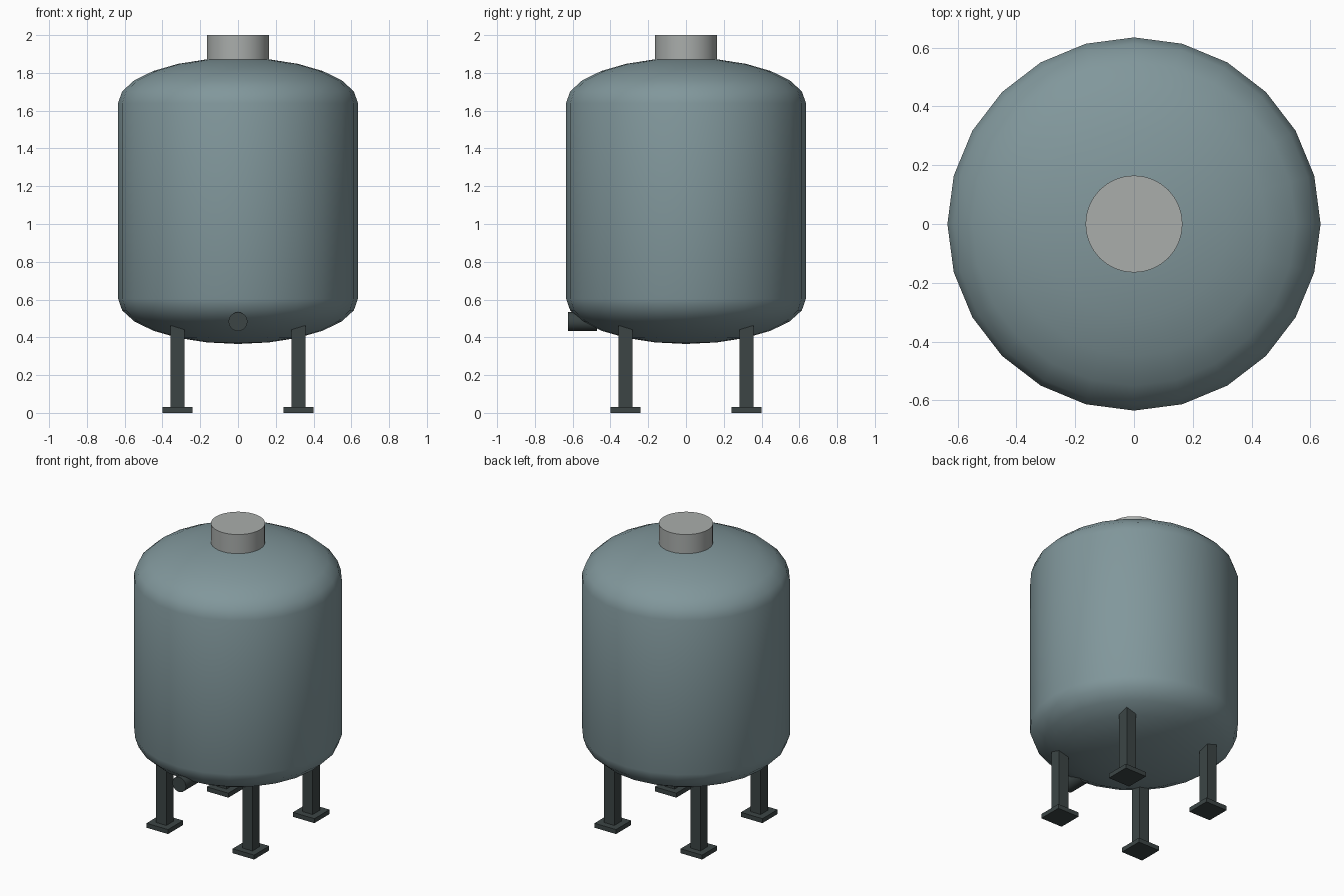
import bpy, bmesh
from math import sin, cos, pi, radians
from mathutils import Matrix

if "Cube" in bpy.data.objects:
    bpy.data.objects.remove(bpy.data.objects["Cube"])


def material(name, rgb):
    m = bpy.data.materials.new(name)
    m.diffuse_color = (*rgb, 1)
    m.use_nodes = True
    m.node_tree.nodes["Principled BSDF"].inputs["Base Color"].default_value = m.diffuse_color
    return m


STEEL = material("tank_paint", (0.22, 0.31, 0.33))
DARK = material("dark_metal", (0.045, 0.06, 0.06))
LIGHT = material("light_metal", (0.40, 0.42, 0.41))


def add_object(name, bm, mat, smooth=False):
    bmesh.ops.recalc_face_normals(bm, faces=bm.faces)
    mesh = bpy.data.meshes.new(name)
    bm.to_mesh(mesh)
    bm.free()
    mesh.materials.append(mat)
    ob = bpy.data.objects.new(name, mesh)
    bpy.context.collection.objects.link(ob)
    if smooth:
        bpy.ops.object.select_all(action='DESELECT')
        ob.select_set(True)
        bpy.context.view_layer.objects.active = ob
        bpy.ops.object.shade_smooth_by_angle(angle=radians(40))
    return ob


def box(name, size, center, mat):
    bm = bmesh.new()
    bmesh.ops.create_cube(bm, size=1, matrix=Matrix.Translation(center) @ Matrix.Diagonal((*size, 1)))
    return add_object(name, bm, mat)


def cylinder(name, radius, length, center, mat, sides, rot=Matrix()):
    bm = bmesh.new()
    bmesh.ops.create_cone(bm, cap_ends=True, segments=sides, radius1=radius, radius2=radius,
                          depth=length, matrix=Matrix.Translation(center) @ rot)
    return add_object(name, bm, mat, True)


# Tank shell: elliptical domes joined by a straight wall, lathed in 24 sides
R, DOME, Z_LOW, Z_HIGH, SIDES = 0.635, 0.24, 0.605, 1.64, 24
profile = [(R * sin(i * pi / 12), Z_LOW - DOME * cos(i * pi / 12)) for i in range(1, 7)]
profile += [(R * cos(i * pi / 12), Z_HIGH + DOME * sin(i * pi / 12)) for i in range(6)]
bm = bmesh.new()
rings = [[bm.verts.new((r * cos(2 * pi * k / SIDES), r * sin(2 * pi * k / SIDES), z))
          for k in range(SIDES)] for r, z in profile]
poles = [bm.verts.new((0, 0, Z_LOW - DOME)), bm.verts.new((0, 0, Z_HIGH + DOME))]
for k in range(SIDES):
    n = (k + 1) % SIDES
    for a, b in zip(rings, rings[1:]):
        bm.faces.new((a[k], a[n], b[n], b[k]))
    bm.faces.new((poles[0], rings[0][n], rings[0][k]))
    bm.faces.new((poles[1], rings[-1][k], rings[-1][n]))
add_object("tank_shell", bm, STEEL, True)

# Manway cap on top
cylinder("top_hatch", 0.165, 0.15, (0, 0, 1.925), LIGHT, 32)

# Drain pipe at the front
cylinder("drain_pipe", 0.05, 0.155, (0, -0.5475, 0.483), DARK, 24, Matrix.Rotation(pi / 2, 4, 'X'))

# Four legs with foot plates
for sx, side in ((-1, "left"), (1, "right")):
    for sy, end in ((-1, "front"), (1, "back")):
        x, y = sx * 0.32, sy * 0.32
        box(f"{end}_{side}_leg", (0.075, 0.075, 0.47), (x, y, 0.255), DARK)
        box(f"{end}_{side}_foot", (0.16, 0.16, 0.03), (x, y, 0.015), DARK)
